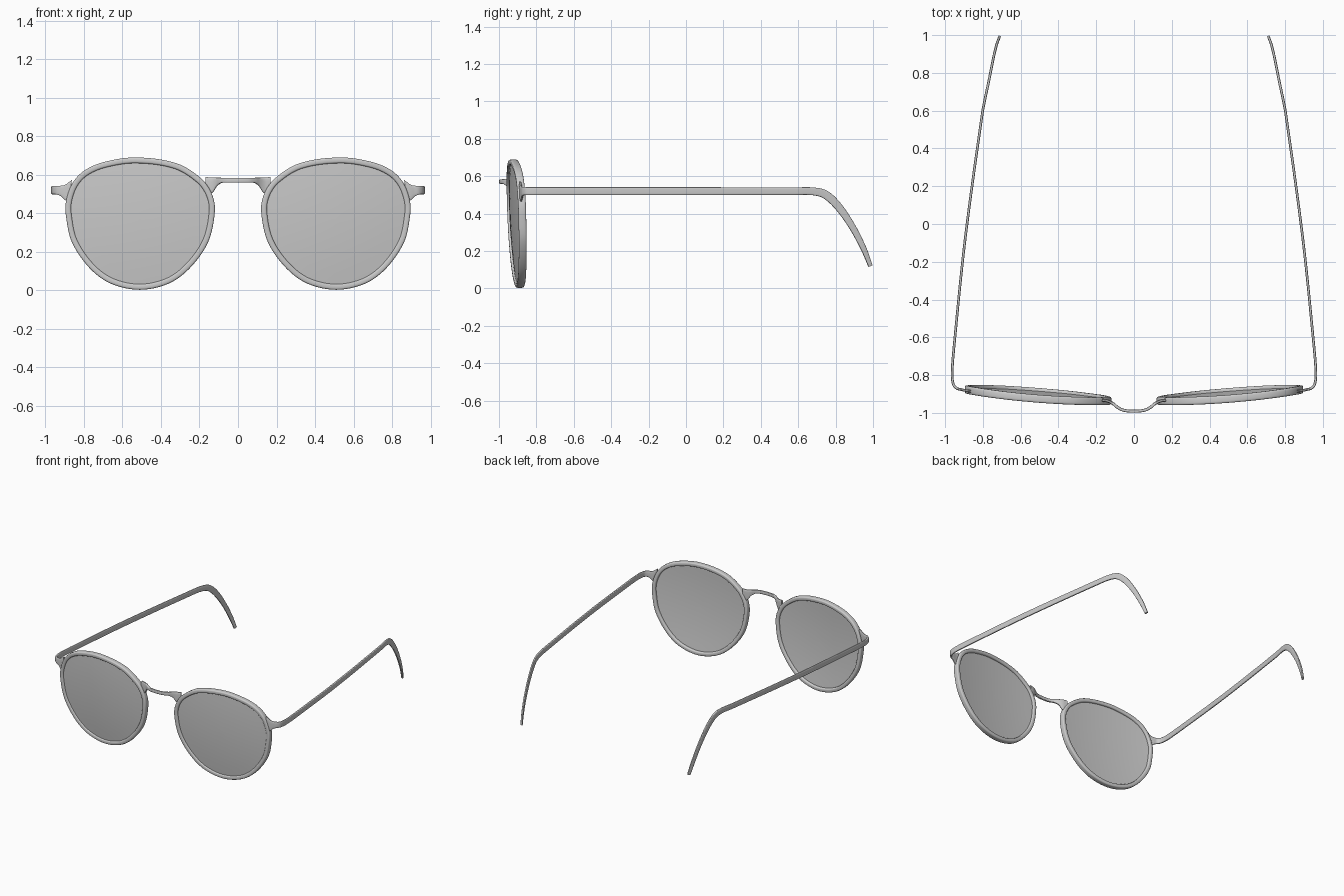
import bpy, bmesh, math
from mathutils import Vector

if "Cube" in bpy.data.objects:
    bpy.data.objects.remove(bpy.data.objects["Cube"])


def spline(points, steps, closed=False):
    """Smooth curve through points of any dimension (chord-length Hermite)."""
    pts = [Vector(p) for p in points]
    n = len(pts)

    def tangent(i):
        a, b = (i - 1, i + 1) if closed else (max(i - 1, 0), min(i + 1, n - 1))
        a, b, c = pts[a % n], pts[b % n], pts[i % n]
        return (b - a) / ((b - c).length + (c - a).length)

    out = []
    for i in range(n if closed else n - 1):
        p, q = pts[i], pts[(i + 1) % n]
        d = (q - p).length
        m0, m1 = tangent(i) * d, tangent((i + 1) % n) * d
        for k in range(steps):
            t = k / steps
            out.append(p * (2*t**3 - 3*t*t + 1) + m0 * (t**3 - 2*t*t + t)
                       + q * (3*t*t - 2*t**3) + m1 * (t**3 - t*t))
    return out if closed else out + [pts[-1]]


def section(n=16, power=0.5):
    """Rounded rectangle in -1..1."""
    f = lambda v: math.copysign(abs(v) ** power, v)
    return [(f(math.cos(2 * math.pi * (k + .5) / n)),
             f(math.sin(2 * math.pi * (k + .5) / n))) for k in range(n)]


def loft(name, rings, closed=False, mirror=True):
    """Skin a list of equal closed rings; cap the ends unless closed."""
    bm = bmesh.new()
    vs = [[bm.verts.new(p) for p in r] for r in rings]
    n = len(rings[0])
    for i in range(len(vs) if closed else len(vs) - 1):
        a, b = vs[i], vs[(i + 1) % len(vs)]
        for k in range(n):
            j = (k + 1) % n
            bm.faces.new((a[k], a[j], b[j], b[k]))
    if not closed:
        bm.faces.new(vs[0])
        bm.faces.new(vs[-1])
    bmesh.ops.recalc_face_normals(bm, faces=bm.faces)
    me = bpy.data.meshes.new(name)
    bm.to_mesh(me)
    bm.free()
    ob = bpy.data.objects.new(name, me)
    bpy.context.collection.objects.link(ob)
    bpy.ops.object.select_all(action='DESELECT')
    ob.select_set(True)
    bpy.context.view_layer.objects.active = ob
    bpy.ops.object.shade_smooth_by_angle(angle=math.radians(40))
    if mirror:
        ob.modifiers.new("mirror", 'MIRROR').use_mirror_merge = False
    return ob


def bar(name, stations, thick, steps=6, upright=False, mirror=True):
    """Sweep a flat rounded bar along (x, y, z, height) stations."""
    path = spline(stations, steps)
    rings = []
    for i, s in enumerate(path):
        a, b = path[max(i - 1, 0)], path[min(i + 1, len(path) - 1)]
        tan = Vector((b - a)[:3])
        if upright:
            tan.z = 0
        tan.normalize()
        side = tan.cross(Vector((0, 0, 1))).normalized()
        up = side.cross(tan)
        c = Vector(s[:3])
        rings.append([c + side * u * thick / 2 + up * v * s[3] / 2 for u, v in section()])
    return loft(name, rings, mirror=mirror)


# Lens outline (x, z) and the gently domed, tilted surface it lies on
outline = spline([(.12, .41), (.135, .50), (.19, .58), (.32, .66), (.53, .69), (.70, .665),
                  (.80, .62), (.86, .555), (.893, .46), (.892, .38), (.862, .25), (.77, .115),
                  (.66, .035), (.51, .003), (.36, .035), (.25, .115), (.155, .25)], 6, True)
centre = Vector((.51, .37))


def surf(x, z):
    r2 = (x - .51) ** 2 + (z - .37) ** 2
    return -.904 + .077 * (x - .51) - .046 * (z - .35) + .14 * (r2 - .14)


def inward(i):
    t = outline[(i + 1) % len(outline)] - outline[i - 1]
    t.normalize()
    return Vector((t.y, -t.x))


# Rims
rings = []
for i, p in enumerate(outline):
    ring = []
    for u, v in section():
        q = p + inward(i) * .015 * (1 + u)
        ring.append((q.x, surf(p.x, p.y) + .021 * v, q.y))
    rings.append(ring)
loft("rim", rings, closed=True)

# Lenses: thin domed shells seated in the rims
edge = [p + inward(i) * .018 for i, p in enumerate(outline)]
scales = [.01, .2, .4, .6, .8, 1]
rings = []
for off, order in ((-.008, scales), (.008, scales[::-1])):
    for s in order:
        pts = [centre + (p - centre) * s for p in edge]
        rings.append([(p.x, surf(p.x, p.y) + off, p.y) for p in pts])
loft("lens", rings)

# Temples, with flared end pieces and bent ear tips
bar("temple", [(.868, -.885, .51, .125), (.89, -.882, .512, .09), (.912, -.877, .516, .058),
               (.938, -.87, .52, .046), (.956, -.85, .52, .043), (.963, -.79, .52, .043),
               (.95, -.62, .52, .043), (.894, -.08, .52, .043), (.804, .58, .52, .041),
               (.785, .68, .519, .042), (.771, .745, .502, .045), (.757, .815, .437, .042),
               (.742, .89, .328, .036), (.727, .95, .212, .031), (.714, .986, .12, .024)], .014)

# Bridge: arched forward, flaring into the rims
half = [(.168, -.932, .553, .07), (.137, -.938, .545, .082), (.11, -.952, .563, .044),
        (.085, -.972, .571, .027), (.055, -.986, .571, .025)]
bar("bridge", half + [(0, -.991, .571, .025)] + [(-x, y, z, h) for x, y, z, h in half[::-1]],
    .016, upright=True, mirror=False)
